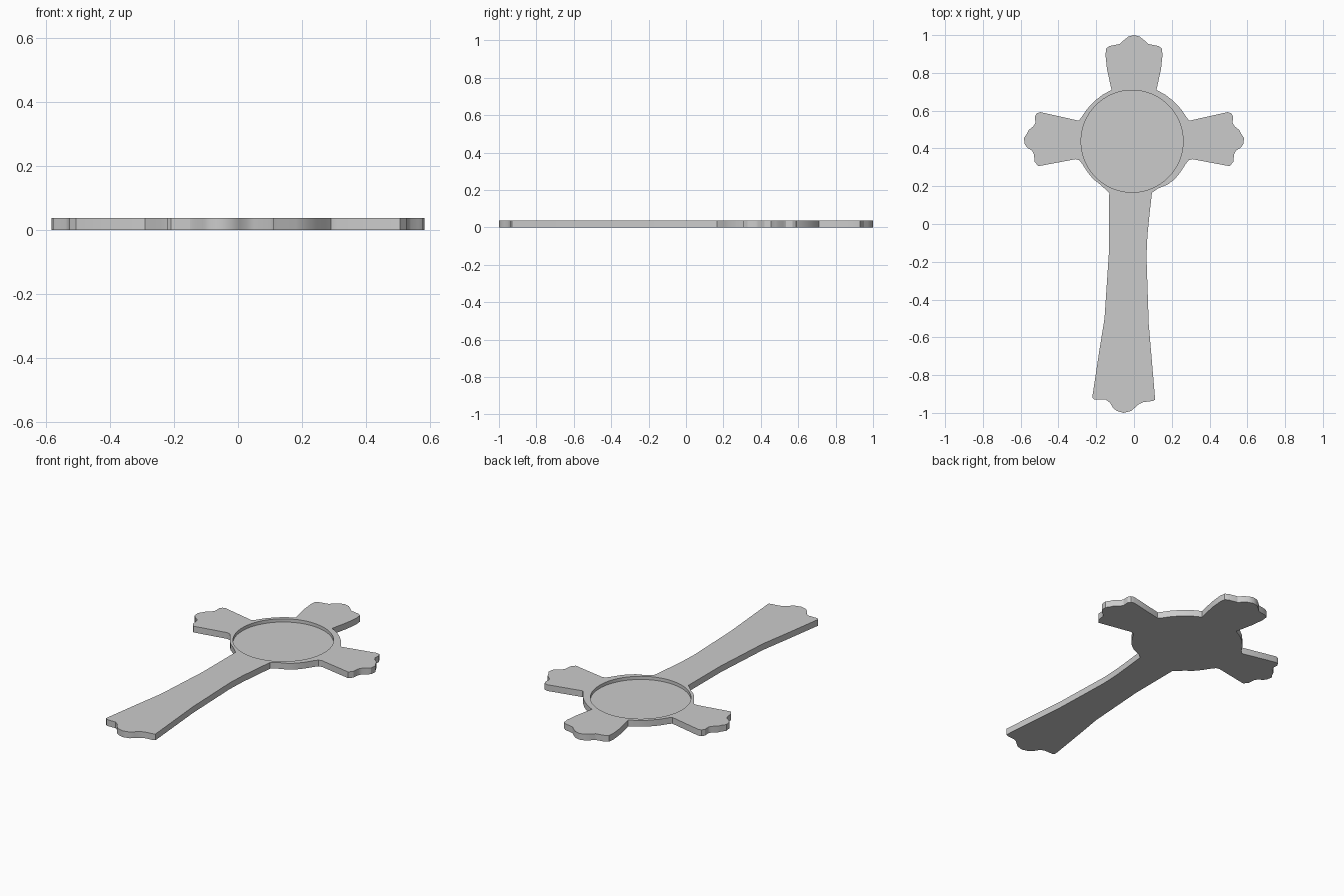
import bpy, bmesh

THICK = 0.037
FLOOR = 0.018

# right half of the upper part: top arm, ring shoulder, side arm, ring underside
upper = [(0.03, 0.992), (0.055, 0.972), (0.075, 0.953), (0.13, 0.942), (0.147, 0.93),
         (0.151, 0.895), (0.143, 0.82), (0.119, 0.71), (0.165, 0.685), (0.21, 0.65),
         (0.25, 0.607), (0.278, 0.565), (0.293, 0.547), (0.495, 0.592), (0.514, 0.587),
         (0.524, 0.57), (0.522, 0.535), (0.532, 0.518), (0.558, 0.497), (0.567, 0.478),
         (0.583, 0.455), (0.578, 0.42), (0.563, 0.403), (0.54, 0.388), (0.53, 0.37),
         (0.526, 0.33), (0.507, 0.306), (0.31, 0.343), (0.29, 0.338), (0.272, 0.315),
         (0.245, 0.273), (0.215, 0.237), (0.18, 0.21)]
# stem and scalloped foot, running from the right side round to the left
stem = [(0.125, 0.187), (0.095, 0.165), (0.083, 0.06), (0.071, -0.06), (0.066, -0.17),
        (0.078, -0.53), (0.112, -0.93), (0.10, -0.937), (0.05, -0.943), (0.027, -0.953),
        (0.005, -0.972), (-0.015, -0.99), (-0.055, -1.0), (-0.09, -0.99), (-0.11, -0.975),
        (-0.128, -0.945), (-0.15, -0.93), (-0.21, -0.93), (-0.221, -0.918),
        (-0.185, -0.68), (-0.156, -0.50), (-0.132, -0.14), (-0.131, 0.165)]
outline = [(0, 1.0)] + upper + stem + [(-x, y) for x, y in reversed(upper)]

# cross plate
bm = bmesh.new()
face = bm.faces.new([bm.verts.new((x, y, 0)) for x, y in outline])
ext = bmesh.ops.extrude_face_region(bm, geom=[face])
bmesh.ops.translate(bm, vec=(0, 0, THICK),
                    verts=[v for v in ext["geom"] if isinstance(v, bmesh.types.BMVert)])
bmesh.ops.recalc_face_normals(bm, faces=bm.faces)
mesh = bpy.data.meshes.new("cross_plate")
bm.to_mesh(mesh)
bm.free()
cross = bpy.data.objects.new("cross_plate", mesh)
bpy.context.collection.objects.link(cross)

# round shallow recess at the crossing
bpy.ops.mesh.primitive_cylinder_add(vertices=96, radius=0.27, depth=0.1,
                                    location=(-0.01, 0.438, FLOOR + 0.05))
cutter = bpy.context.object
cutter.name = "recess_cutter"
cutter.hide_render = True
mod = cross.modifiers.new("recess", "BOOLEAN")
mod.operation = "DIFFERENCE"
mod.solver = "EXACT"
mod.object = cutter

bpy.ops.object.select_all(action="DESELECT")
cross.select_set(True)
bpy.context.view_layer.objects.active = cross
bpy.ops.object.modifier_apply(modifier="recess")
bpy.data.objects.remove(cutter)
bpy.ops.object.shade_smooth_by_angle()
